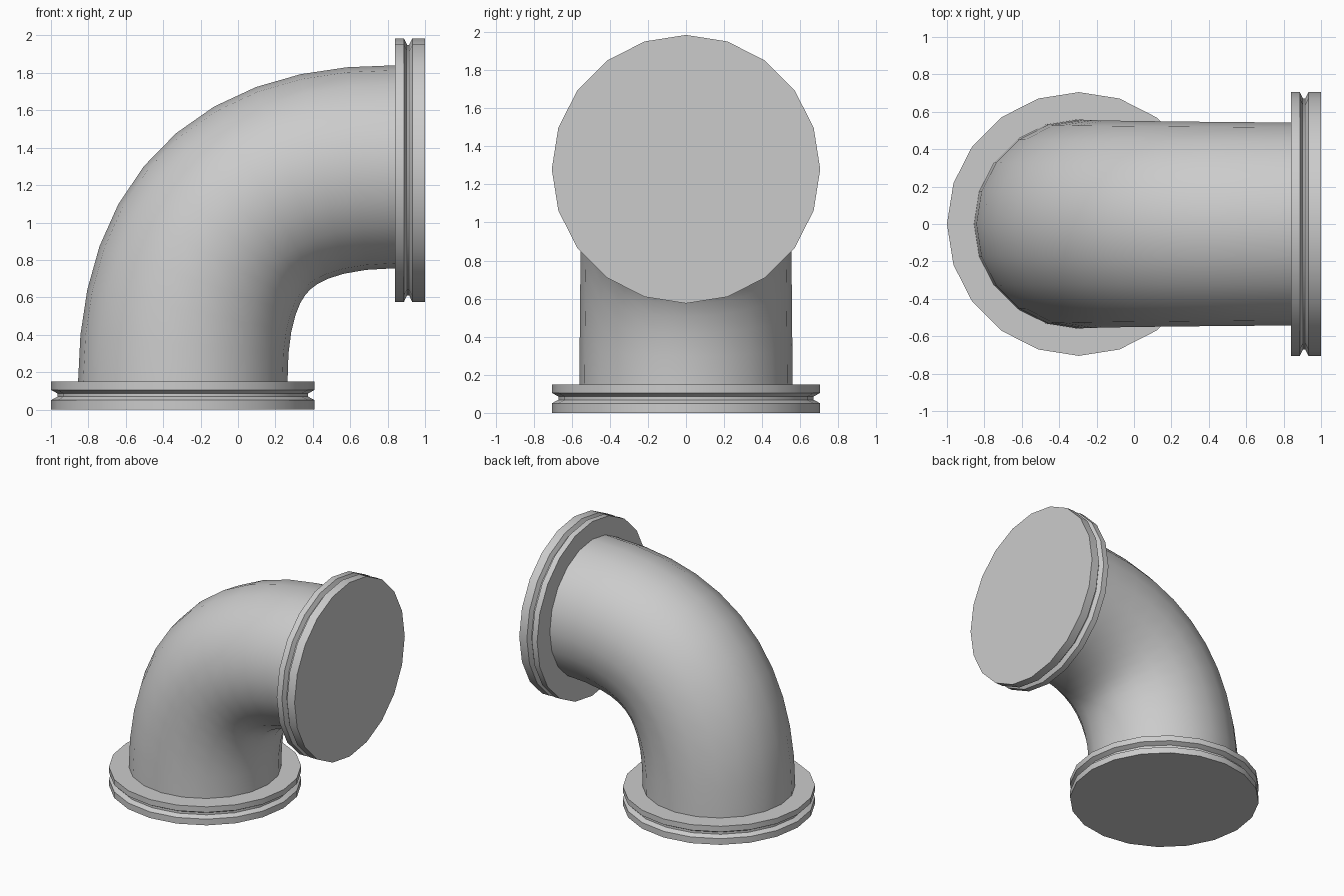
import bpy, bmesh, math
from mathutils import Vector

cube = bpy.data.objects.get("Cube")
if cube:
    bpy.data.objects.remove(cube, do_unlink=True)

SIDES = 20

# One grey metal for everything
grey = bpy.data.materials.new("grey_metal")
grey.use_nodes = True
colour = (0.6, 0.6, 0.6, 1)
grey.diffuse_color = colour
grey.node_tree.nodes["Principled BSDF"].inputs["Base Color"].default_value = colour


def sweep(name, rings, capped):
    """Skin round rings given as (centre, tangent in the xz plane, radius)."""
    bm = bmesh.new()
    loops = []
    for centre, tangent, radius in rings:
        t = tangent.normalized()
        out = Vector((-t.z, 0, t.x))        # outer side of the bend
        side = Vector((0, 1, 0))
        loops.append([bm.verts.new(centre + radius * (
            out * math.cos(math.tau * i / SIDES) + side * math.sin(math.tau * i / SIDES)))
            for i in range(SIDES)])
    for a, b in zip(loops, loops[1:]):
        for i in range(SIDES):
            j = (i + 1) % SIDES
            bm.faces.new((a[i], a[j], b[j], b[i]))
    if capped:
        bm.faces.new(loops[0])
        bm.faces.new(loops[-1])
    else:
        # Fill the hidden ends so the faces can be oriented, then open them again
        caps = [bm.faces.new(loops[0]), bm.faces.new(loops[-1])]
    bmesh.ops.recalc_face_normals(bm, faces=bm.faces[:])
    if not capped:
        bmesh.ops.delete(bm, geom=caps, context='FACES_ONLY')
    mesh = bpy.data.meshes.new(name)
    bm.to_mesh(mesh)
    bm.free()
    mesh.materials.append(grey)
    obj = bpy.data.objects.new(name, mesh)
    bpy.context.collection.objects.link(obj)
    bpy.ops.object.select_all(action='DESELECT')
    obj.select_set(True)
    bpy.context.view_layer.objects.active = obj
    bpy.ops.object.shade_smooth_by_angle(angle=math.radians(30))
    return obj


def flange(name, base, axis, profile):
    """Grooved disc from (distance along axis, radius) pairs."""
    sweep(name, [(base + axis * d, axis, r) for d, r in profile], True)


R, GROOVE = 0.705, 0.67
flange("bottom_flange", Vector((-0.295, 0, 0)), Vector((0, 0, 1)),
       [(0, R), (0.05, R), (0.069, GROOVE), (0.086, GROOVE), (0.105, R), (0.15, R)])
flange("side_flange", Vector((0.84, 0, 1.28)), Vector((1, 0, 0)),
       [(0, R), (0.047, R), (0.064, GROOVE), (0.075, GROOVE), (0.092, R), (0.16, R)])

# Elbow pipe along a cubic curve, narrowing slightly towards the side flange
P = [Vector(p) for p in ((-0.295, 0, 0.15), (-0.295, 0, 0.913),
                         (0.047, 0, 1.298), (0.84, 0, 1.298))]
STEPS = 11
rings = []
for k in range(STEPS + 1):
    t = k / STEPS
    s = 1 - t
    centre = P[0] * s**3 + P[1] * 3 * t * s**2 + P[2] * 3 * t**2 * s + P[3] * t**3
    tangent = (P[1] - P[0]) * s**2 + (P[2] - P[1]) * 2 * s * t + (P[3] - P[2]) * t**2
    rings.append((centre, tangent, 0.56 - 0.0175 * t))
sweep("elbow_pipe", rings, False)
